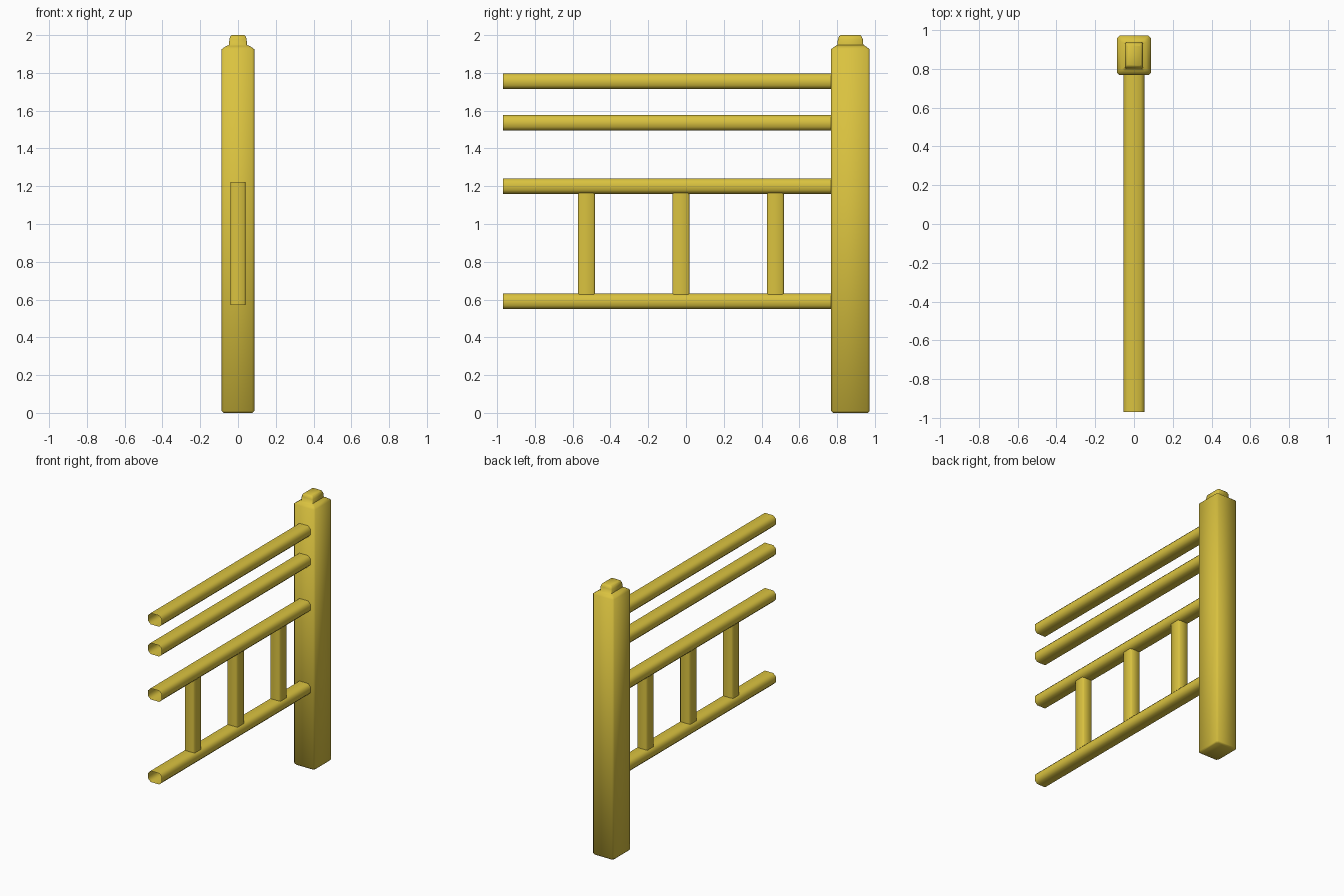
import bpy, bmesh, math

if "Cube" in bpy.data.objects:
    bpy.data.objects.remove(bpy.data.objects["Cube"])

yellow = bpy.data.materials.new("yellow_paint")
yellow.diffuse_color = (0.70, 0.54, 0.05, 1)
yellow.use_nodes = True
yellow.node_tree.nodes["Principled BSDF"].inputs["Base Color"].default_value = yellow.diffuse_color


def ring(hx, hy, c):
    """Rectangle outline with chamfered corners."""
    return [(hx, -hy + c), (hx, hy - c), (hx - c, hy), (-hx + c, hy),
            (-hx, hy - c), (-hx, -hy + c), (-hx + c, -hy), (hx - c, -hy)]


def loft(name, sections, place, capped):
    """Skin a list of (height, half_x, half_y, chamfer) sections."""
    bm = bmesh.new()
    rings = [[bm.verts.new(place(x, y, h)) for x, y in ring(hx, hy, c)]
             for h, hx, hy, c in sections]
    for a, b in zip(rings, rings[1:]):
        for i in range(8):
            j = (i + 1) % 8
            bm.faces.new((a[i], a[j], b[j], b[i]))
    if capped:
        bm.faces.new(rings[0][::-1])
        bm.faces.new(rings[-1])
    bmesh.ops.recalc_face_normals(bm, faces=bm.faces)
    me = bpy.data.meshes.new(name)
    bm.to_mesh(me)
    bm.free()
    me.materials.append(yellow)
    ob = bpy.data.objects.new(name, me)
    bpy.context.collection.objects.link(ob)
    bpy.ops.object.select_all(action='DESELECT')
    ob.select_set(True)
    bpy.context.view_layer.objects.active = ob
    bpy.ops.object.shade_smooth_by_angle(angle=math.radians(60))
    return ob


# Post with stepped cap
loft("post", [
    (0.0, 0.077, 0.092, 0.012), (0.01, 0.087, 0.102, 0.012),
    (1.925, 0.087, 0.102, 0.012), (1.942, 0.063, 0.080, 0.012),
    (1.948, 0.047, 0.069, 0.006), (1.978, 0.046, 0.066, 0.006),
    (1.994, 0.041, 0.059, 0.006), (2.0, 0.034, 0.052, 0.006),
], lambda x, y, h: (x, 0.87 + y, h), True)

# Hollow rails, open at the ends
for n, z in enumerate((0.59, 1.20, 1.535, 1.755)):
    loft(f"rail_{n + 1}", [(-0.97, 0.055, 0.041, 0.02), (0.775, 0.055, 0.041, 0.02)],
         lambda x, y, h, z=z: (x, h, z + y), False)

# Balusters between the two lower rails
for n, yc in enumerate((-0.527, -0.027, 0.473)):
    loft(f"baluster_{n + 1}", [(0.57, 0.04, 0.045, 0.008), (1.222, 0.04, 0.045, 0.008)],
         lambda x, y, h, yc=yc: (x, yc + y, h), False)
